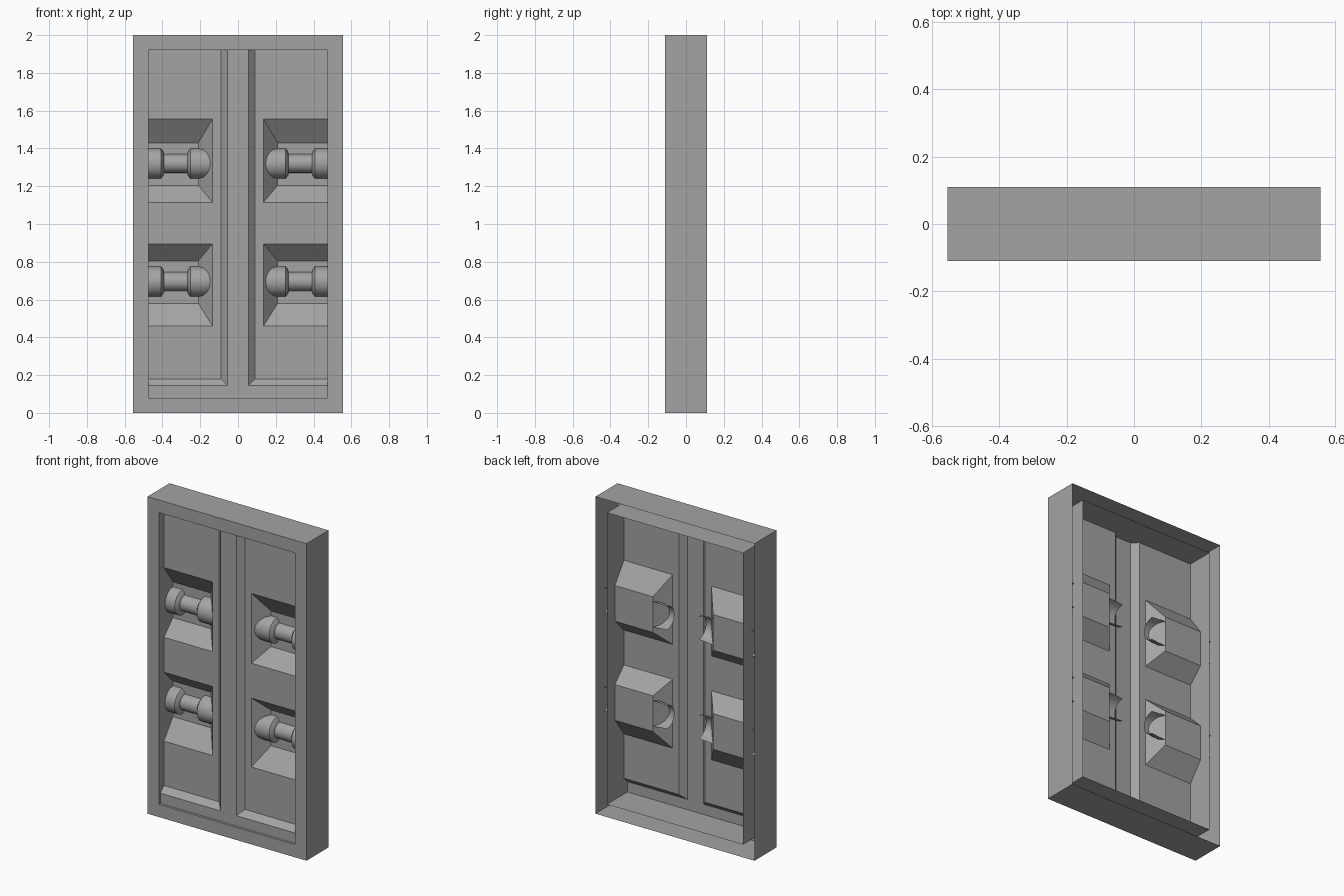
import bpy, bmesh, math

cube = bpy.data.objects.get("Cube")
if cube:
    bpy.data.objects.remove(cube)

# Single grey paint
grey = bpy.data.materials.new("mid_grey")
grey.use_nodes = True
tone = (0.37, 0.37, 0.37, 1)
grey.diffuse_color = tone
grey.node_tree.nodes["Principled BSDF"].inputs["Base Color"].default_value = tone

# Depth levels, front to back
FRONT, RIDGE, PANEL, FLOOR, BACK = -0.11, -0.095, -0.06, 0.03, 0.11
IN_X, LOW, HIGH = 0.475, 0.08, 1.92


def finish(bm, name, mirror=False, smooth=False):
    bmesh.ops.remove_doubles(bm, verts=bm.verts, dist=0.0001)
    bmesh.ops.recalc_face_normals(bm, faces=bm.faces)
    mesh = bpy.data.meshes.new(name)
    bm.to_mesh(mesh)
    bm.free()
    mesh.materials.append(grey)
    obj = bpy.data.objects.new(name, mesh)
    bpy.context.collection.objects.link(obj)
    if mirror:
        obj.modifiers.new("mirror", 'MIRROR')
    if smooth:
        bpy.ops.object.select_all(action='DESELECT')
        obj.select_set(True)
        bpy.context.view_layer.objects.active = obj
        bpy.ops.object.shade_smooth_by_angle(angle=math.radians(35))
    return obj


def face(bm, points):
    bm.faces.new([bm.verts.new(p) for p in points])


def rect(x0, x1, z0, z1, y):
    return [(x0, y, z0), (x1, y, z0), (x1, y, z1), (x0, y, z1)]


def bridge(bm, a, b, sides=range(4)):
    for i in sides:
        j = (i + 1) % 4
        face(bm, [a[i], a[j], b[j], b[i]])


# Open-backed case: outer walls, front frame and inner walls in one sheet
bm = bmesh.new()
loops = [rect(-x, x, z0, z1, y) for x, z0, z1, y in (
    (0.555, 0, 2, BACK), (0.555, 0, 2, FRONT),
    (IN_X, LOW, HIGH, FRONT), (IN_X, LOW, HIGH, BACK))]
for a, b in zip(loops, loops[1:]):
    bridge(bm, a, b)
finish(bm, "case_frame")

# Raised centre and bottom ridges with bevels down to the panel
bm = bmesh.new()
face(bm, rect(0, 0.055, LOW, HIGH, RIDGE))
face(bm, rect(0.055, IN_X, LOW, 0.145, RIDGE))
bridge(bm, rect(0.055, IN_X, 0.145, HIGH, RIDGE),
       rect(0.09, IN_X, 0.18, HIGH, PANEL), sides=(0, 3))
finish(bm, "panel_ridges", mirror=True)

# Sunken panels, leaving openings for the wells
wells = ((0.46, 0.58, 0.805, 0.895), (1.115, 1.205, 1.43, 1.555))
bm = bmesh.new()
face(bm, rect(0.09, 0.135, 0.18, HIGH, PANEL))
bottom = 0.18
for z0, _, _, z3 in wells:
    face(bm, rect(0.135, IN_X, bottom, z0, PANEL))
    bottom = z3
face(bm, rect(0.135, IN_X, bottom, HIGH, PANEL))
finish(bm, "sunken_panels", mirror=True)

# Tapered wells, open toward the outer wall
for label, (z0, z1, z2, z3) in zip(("lower", "upper"), wells):
    bm = bmesh.new()
    base = rect(0.21, IN_X, z1, z2, FLOOR)
    bridge(bm, rect(0.135, IN_X, z0, z3, PANEL), base, sides=(0, 2, 3))
    face(bm, base)
    finish(bm, label + "_wells", mirror=True)

# Half-round spool handles lying on the well floors
half = [(0.062, 0.05), (0.066, 0.064), (0.078, 0.08), (0.145, 0.08), (0.22, 0.073)]
profile = [(-d, r) for d, r in reversed(half)] + half
STEPS = 8
for label, z in (("lower", 0.695), ("upper", 1.32)):
    bm = bmesh.new()
    rings = []
    for d, r in profile:
        angles = [math.pi * i / STEPS for i in range(STEPS + 1)]
        rings.append([bm.verts.new((0.33 + d, FLOOR - r * math.sin(a),
                                    z + r * math.cos(a))) for a in angles])
    for a, b in zip(rings, rings[1:]):
        for i in range(STEPS):
            bm.faces.new((a[i], a[i + 1], b[i + 1], b[i]))
    finish(bm, label + "_handles", mirror=True, smooth=True)
